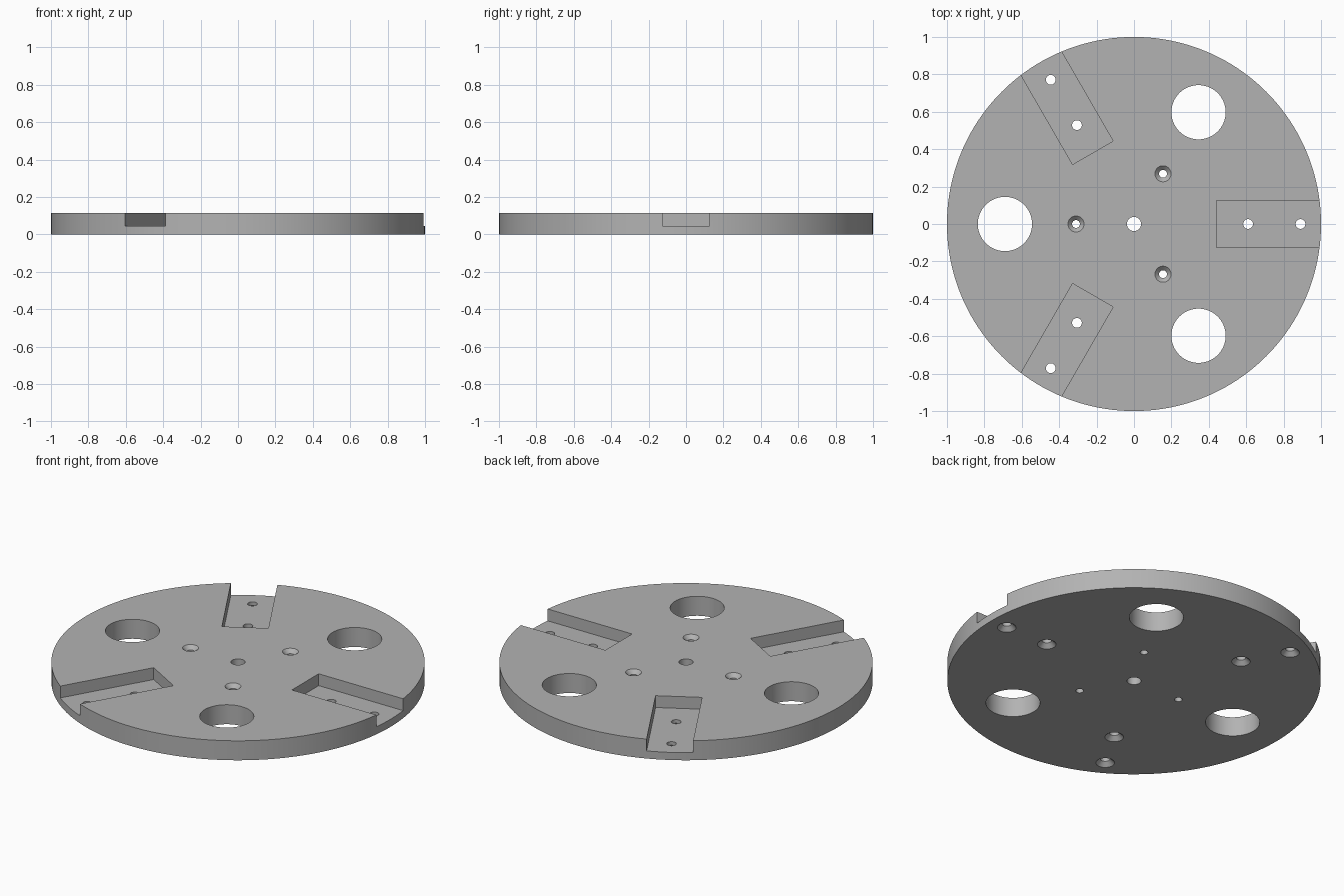
import bpy, bmesh, math
from mathutils import Matrix

if "Cube" in bpy.data.objects:
    bpy.data.objects.remove(bpy.data.objects["Cube"])

H = 0.115        # plate thickness
FLOOR = 0.045    # pocket floor height
E = 0.02         # cutter overshoot


def lathe(bm, profile, x=0.0, y=0.0, n=48):
    """Closed solid of revolution from (radius, z) points, bottom to top."""
    rings = [[bm.verts.new((x + r * math.cos(2 * math.pi * i / n),
                            y + r * math.sin(2 * math.pi * i / n), z))
              for i in range(n)] for r, z in profile]
    for a, b in zip(rings, rings[1:]):
        for i in range(n):
            j = (i + 1) % n
            bm.faces.new((a[i], a[j], b[j], b[i]))
    bm.faces.new(rings[0][::-1])
    bm.faces.new(rings[-1])


def make(name, bm):
    mesh = bpy.data.meshes.new(name)
    bm.to_mesh(mesh)
    bm.free()
    ob = bpy.data.objects.new(name, mesh)
    bpy.context.collection.objects.link(ob)
    return ob


def polar(r, deg):
    a = math.radians(deg)
    return r * math.cos(a), r * math.sin(a)


# round base plate
bm = bmesh.new()
lathe(bm, [(1, 0), (1, H)], n=160)
plate = make("round_plate", bm)

# three open-ended rectangular pockets
bm = bmesh.new()
for deg in (0, 120, 240):
    box = Matrix.Rotation(math.radians(deg), 4, 'Z') \
        @ Matrix.Translation((0.44 + 0.4, 0, FLOOR + 0.1)) \
        @ Matrix.Diagonal((0.8, 0.25, 0.2, 1))
    bmesh.ops.create_cube(bm, size=1, matrix=box)
pockets = make("pocket_cutter", bm)

# centre hole, large holes, countersunk holes and pocket screw holes
bm = bmesh.new()
lathe(bm, [(0.038, -E), (0.038, H + E)])
for deg in (60, 180, 300):
    lathe(bm, [(0.145, -E), (0.145, H + E)], *polar(0.69, deg), n=72)
    lathe(bm, [(0.021, -E), (0.021, H - 0.022), (0.043, H), (0.043, H + E)],
          *polar(0.31, deg))
for deg in (0, 120, 240):
    for r in (0.61, 0.89):
        lathe(bm, [(0.05, -E), (0.05, 0), (0.026, 0.024), (0.026, H + E)],
              *polar(r, deg))
holes = make("hole_cutter", bm)

# cut the plate
for cutter in (pockets, holes):
    mod = plate.modifiers.new(cutter.name, 'BOOLEAN')
    mod.operation = 'DIFFERENCE'
    mod.solver = 'EXACT'
    mod.object = cutter
    cutter.hide_render = True
bpy.context.view_layer.objects.active = plate
plate.select_set(True)
for mod in list(plate.modifiers):
    bpy.ops.object.modifier_apply(modifier=mod.name)
for cutter in (pockets, holes):
    bpy.data.objects.remove(cutter)

# plain grey finish, smooth round walls with sharp rims
grey = bpy.data.materials.new("grey_metal")
grey.diffuse_color = (0.45, 0.45, 0.45, 1)
grey.use_nodes = True
grey.node_tree.nodes["Principled BSDF"].inputs["Base Color"].default_value = grey.diffuse_color
plate.data.materials.clear()
plate.data.materials.append(grey)
bpy.ops.object.shade_smooth_by_angle(angle=math.radians(30))
